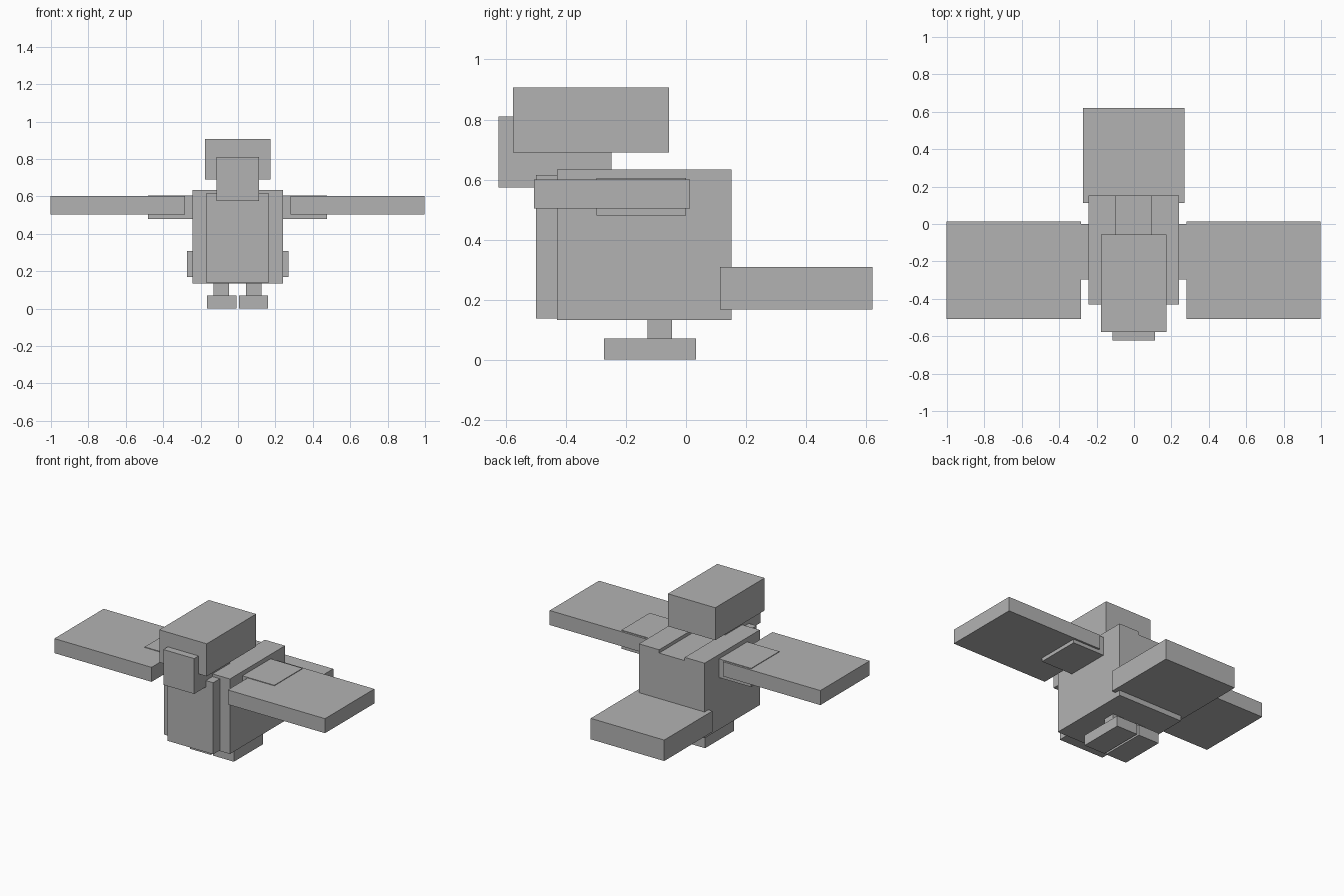
import bpy
import bmesh

if "Cube" in bpy.data.objects:
    bpy.data.objects.remove(bpy.data.objects["Cube"], do_unlink=True)

# One plain grey material
grey = bpy.data.materials.new("light grey")
grey.use_nodes = True
colour = (0.45, 0.45, 0.45, 1.0)
grey.diffuse_color = colour
grey.node_tree.nodes["Principled BSDF"].inputs["Base Color"].default_value = colour


def add_object(name, bm):
    bmesh.ops.recalc_face_normals(bm, faces=bm.faces)
    mesh = bpy.data.meshes.new(name)
    bm.to_mesh(mesh)
    bm.free()
    mesh.materials.append(grey)
    obj = bpy.data.objects.new(name, mesh)
    bpy.context.collection.objects.link(obj)
    return obj


def box(name, x, y, z):
    """Box from (min, max) ranges on each axis."""
    bm = bmesh.new()
    bmesh.ops.create_cube(bm, size=1)
    for v in bm.verts:
        v.co = [r[0] if c < 0 else r[1] for c, r in zip(v.co, (x, y, z))]
    return add_object(name, bm)


def extrude_y(name, profile, y0, y1):
    """Extrude an x-z profile along y."""
    bm = bmesh.new()
    face = bm.faces.new([bm.verts.new((x, y0, z)) for x, z in profile])
    new = bmesh.ops.extrude_face_region(bm, geom=[face])["geom"]
    bmesh.ops.translate(bm, vec=(0, y1 - y0, 0),
                        verts=[g for g in new if isinstance(g, bmesh.types.BMVert)])
    return add_object(name, bm)


# Body with a shallow channel along the back
extrude_y("body", [(-0.244, 0.133), (0.241, 0.133), (0.241, 0.634), (0.092, 0.634),
                   (0.092, 0.612), (-0.097, 0.612), (-0.097, 0.634), (-0.244, 0.634)],
          -0.43, 0.152)
box("chest", (-0.171, 0.167), (-0.50, -0.40), (0.138, 0.616))

# Head and the beak that hangs in front of it
box("head", (-0.177, 0.173), (-0.577, -0.056), (0.69, 0.907))
box("beak", (-0.115, 0.113), (-0.624, -0.248), (0.574, 0.81))

# Flat tail
box("tail", (-0.274, 0.269), (0.113, 0.621), (0.168, 0.308))

# Paired parts, mirrored about the body's middle
for side, s in (("left", 1), ("right", -1)):
    def span(a, b):
        return tuple(sorted((s * a - 0.002, s * b - 0.002)))
    box(side + "_shoulder", span(0.15, 0.479), (-0.298, 0.0), (0.48, 0.605))
    box(side + "_wing", span(0.282, 1.0), (-0.507, 0.013), (0.504, 0.601))
    box(side + "_leg", span(0.046, 0.128), (-0.128, -0.046), (0.05, 0.15))
    box(side + "_foot", span(0.007, 0.163), (-0.273, 0.034), (0.0, 0.071))
